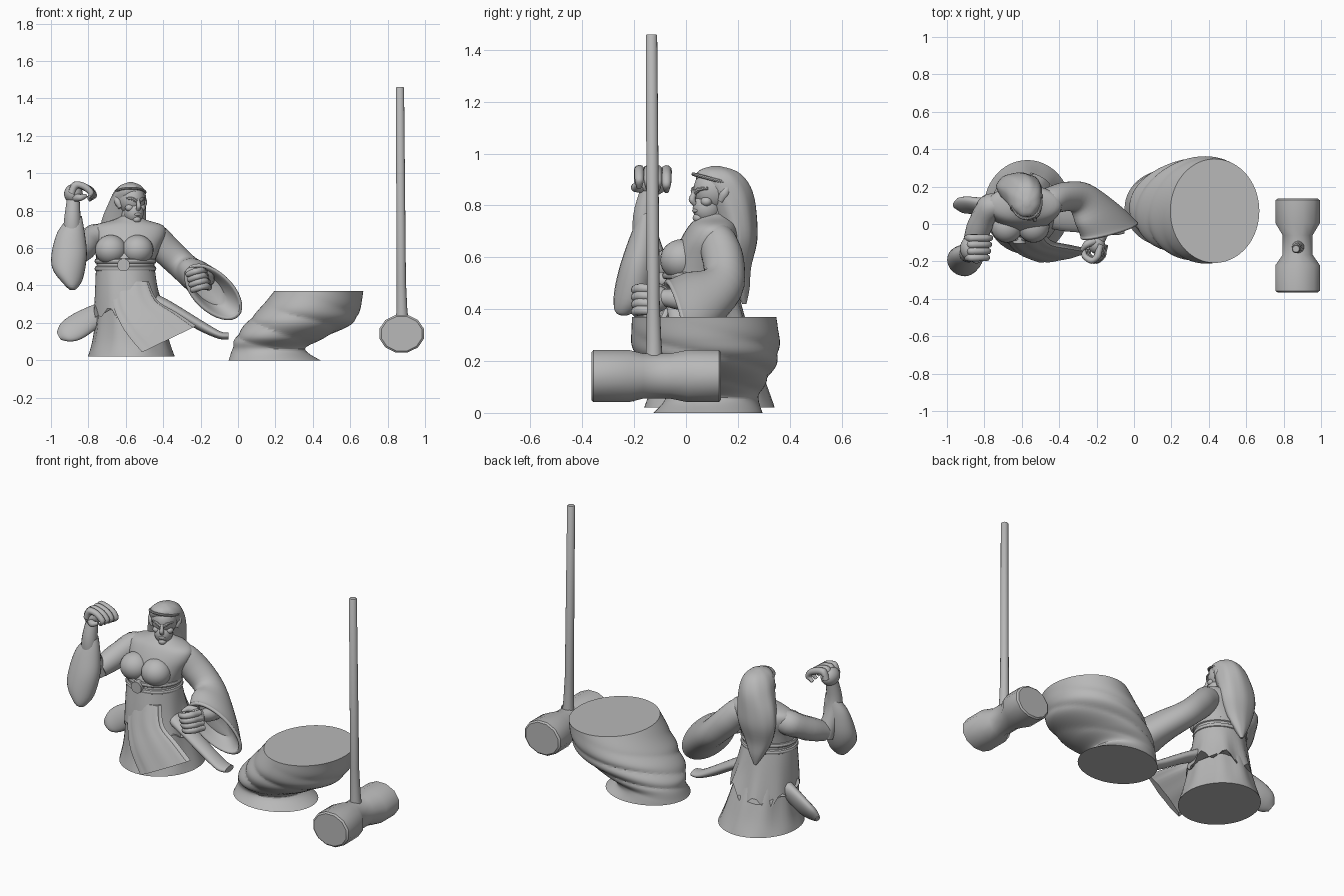
import bpy, math
from math import sin, cos, pi
from mathutils import Vector as V, Matrix

old = bpy.data.objects.get("Cube")
if old:
    bpy.data.objects.remove(old, do_unlink=True)

GREY = (0.48, 0.48, 0.48, 1)
stone = bpy.data.materials.new("plain grey")
stone.use_nodes = True
stone.diffuse_color = GREY
stone.node_tree.nodes["Principled BSDF"].inputs["Base Color"].default_value = GREY


def finish(ob, angle=40):
    ob.data.materials.append(stone)
    bpy.ops.object.select_all(action="DESELECT")
    ob.select_set(True)
    bpy.context.view_layer.objects.active = ob
    bpy.ops.object.shade_smooth_by_angle(angle=math.radians(angle))
    return ob


def spline(p0, p1, p2, p3, t):
    return 0.5 * (2 * p1 + (p2 - p0) * t + (2 * p0 - 5 * p1 + 4 * p2 - p3) * t * t
                  + (3 * p1 - p0 - 3 * p2 + p3) * t ** 3)


def loft(name, sections, sides=24, steps=4, ripple=None, angle=40, start=0):
    """Skin elliptical sections, each given as (centre, half axis u, half axis v)."""
    secs = [[V(c) for c in s] for s in sections]
    n = len(secs)
    rings = []
    for i in range(n - 1):
        q = [secs[max(i - 1, 0)], secs[i], secs[i + 1], secs[min(i + 2, n - 1)]]
        for k in range(steps):
            rings.append([spline(*(s[j] for s in q), k / steps) for j in range(3)])
    rings.append(secs[-1])
    verts, faces = [], []
    for i, (c, u, v) in enumerate(rings):
        for k in range(sides):
            a = 2 * pi * k / sides + start
            r = ripple(a, i / (len(rings) - 1)) if ripple else 1
            verts.append(c + (u * cos(a) + v * sin(a)) * r)
    for i in range(len(rings) - 1):
        for k in range(sides):
            a, b = i * sides + k, i * sides + (k + 1) % sides
            faces.append((a, b, b + sides, a + sides))
    faces.append(tuple(reversed(range(sides))))
    faces.append(tuple(range(len(verts) - sides, len(verts))))
    me = bpy.data.meshes.new(name)
    me.from_pydata(verts, [], faces)
    ob = bpy.data.objects.new(name, me)
    bpy.context.collection.objects.link(ob)
    return finish(ob, angle)


def stack(name, rows, **kw):
    """Upright loft from rows of (z, centre x, centre y, radius x, radius y)."""
    return loft(name, [((x, y, z), (rx, 0, 0), (0, ry, 0)) for z, x, y, rx, ry in rows], **kw)


def tube(name, points, radii, sides=16, steps=4):
    pts = [V(p) for p in points]
    secs = []
    for i, (p, r) in enumerate(zip(pts, radii)):
        d = (pts[min(i + 1, len(pts) - 1)] - pts[max(i - 1, 0)]).normalized()
        u = d.cross(V((0.3, 1, 0.2))).normalized()
        secs.append((p, u * r, d.cross(u) * r))
    return loft(name, secs, sides, steps)


def ball(name, centre, size, rot=(0, 0, 0)):
    bpy.ops.mesh.primitive_uv_sphere_add(segments=24, ring_count=14, location=centre, rotation=rot)
    ob = bpy.context.object
    ob.name, ob.scale = name, size
    return finish(ob, 60)


# Mallet: faceted head with a narrow waist, and a long tapering handle
head = [(-.365, .112, .095), (-.357, .123, .104), (-.22, .123, .104), (-.165, .083, .09),
        (-.06, .083, .09), (.005, .123, .104), (.127, .123, .104), (.135, .112, .095)]
loft("mallet_head", [((.875, y, .142), (rx, 0, 0), (0, 0, rz)) for y, rx, rz in head],
     sides=12, steps=1, angle=35, start=pi / 12)
tube("mallet_handle", [(.878, -.123, .2), (.876, -.124, .28), (.873, -.126, .42),
                       (.866, -.133, 1.455), (.866, -.133, 1.46)],
     [.034, .029, .025, .022, .018], steps=1)

# Leaning cloth-wrapped trunk
stack("wrapped_trunk", [(0, .195, .085, .245, .21), (.06, .165, .1, .195, .18),
                        (.12, .225, .085, .237, .225), (.2, .33, .08, .282, .27),
                        (.28, .387, .075, .267, .285), (.37, .432, .07, .238, .278)],
      sides=72, steps=9, angle=20,
      ripple=lambda a, t: 1 + .05 * sin(pi * t) ** 2 * (abs(sin(14 * t + 2 * a)) - .6))

# Skirt and torn overskirt
stack("skirt", [(.02, -.57, .09, .232, .252), (.1, -.573, .085, .205, .225),
                (.2, -.58, .075, .182, .2), (.33, -.592, .06, .165, .168),
                (.47, -.602, .055, .155, .14)], sides=48,
      ripple=lambda a, t: 1 + .025 * (1 - t) * t * 4 * sin(9 * a))
overskirt = stack("torn_overskirt", [(.23, -.583, .074, .188, .202), (.35, -.594, .062, .171, .173),
                                     (.48, -.602, .055, .158, .143)], sides=48)
for v in overskirt.data.vertices:
    a = math.atan2(v.co.y - .07, v.co.x + .59)
    v.co.z += (.48 - v.co.z) * .28 * sin(5 * a) * sin(3 * a + 1)

# Front panel, side flap and trailing sash
loft("front_panel", [((-.57, -.06, .42), (.09, 0, 0), (0, .03, 0)),
                     ((-.55, -.1, .31), (.115, 0, .01), (0, .03, 0)),
                     ((-.47, -.14, .21), (.135, .02, .045), (0, .025, 0)),
                     ((-.368, -.17, .113), (.14, .03, .068), (0, .02, 0))], sides=40,
     ripple=lambda a, t: 1 + .05 * sin(8 * a))
loft("side_flap", [((-.68, .08, .27), (-.02, 0, .05), (0, .06, 0)),
                   ((-.77, .09, .23), (-.02, .02, .06), (.01, .04, 0)),
                   ((-.86, .1, .18), (-.025, .03, .065), (.01, .035, 0)),
                   ((-.92, .1, .15), (-.025, .03, .05), (.01, .03, 0)),
                   ((-.955, .1, .13), (-.012, .01, .022), (.005, .015, 0))])
loft("trailing_sash", [((-.47, .04, .33), (.015, 0, .035), (0, .06, 0)),
                       ((-.36, .02, .28), (.012, 0, .028), (0, .06, 0)),
                       ((-.2, .0, .185), (.012, 0, .024), (0, .05, 0)),
                       ((-.1, -.01, .135), (.005, 0, .02), (0, .05, 0)),
                       ((-.05, -.01, .13), (0, 0, .018), (0, .04, 0))])

# Torso, bust, belts and buckle
stack("torso", [(.46, -.603, .055, .15, .135), (.53, -.6, .06, .157, .135),
                (.6, -.592, .075, .175, .125), (.67, -.587, .095, .2, .115),
                (.72, -.585, .105, .185, .095), (.75, -.578, .11, .09, .07),
                (.77, -.575, .11, .05, .05)], sides=32)
for x, side in ((-.68, "right"), (-.537, "left")):
    ball(side + "_bust", (x, -.015, .59), (.085, .085, .08))
for z in (.49, .53):
    bpy.ops.mesh.primitive_torus_add(major_radius=.152, minor_radius=.01, major_segments=40,
                                     minor_segments=8, location=(-.602, .057, z))
    bpy.context.object.name = "belt_band"
    bpy.context.object.scale = (1.02, .92, 1.4)
    finish(bpy.context.object)
bpy.ops.mesh.primitive_cylinder_add(vertices=24, radius=.034, depth=.04,
                                    location=(-.612, -.085, .51), rotation=(pi / 2, 0, 0))
bpy.context.object.name = "buckle"
finish(bpy.context.object)

# Neck and face, turned a little towards the left
TURN = Matrix.Rotation(math.radians(25), 3, "Z")
FACE = V((-.568, .105, .835))


def on_face(x, y, z):
    return FACE + TURN @ V((x, y, z))


tube("neck", [(-.578, .12, .7), (-.572, .11, .8)], [.058, .05], steps=1)
yaw = (0, 0, math.radians(25))
ball("skull", on_face(0, .01, .025), (.074, .088, .085), yaw)
ball("jaw", on_face(0, -.025, -.045), (.052, .058, .06), yaw)
ball("chin", on_face(0, -.065, -.083), (.022, .02, .018), yaw)
ball("lips", on_face(0, -.076, -.055), (.02, .01, .009), yaw)
tube("nose", [on_face(0, -.075, .025), on_face(0, -.09, -.012), on_face(0, -.077, -.03)],
     [.008, .013, .011], sides=10)
for s, side in ((-1, "right"), (1, "left")):
    tube(side + "_brow", [on_face(s * .008, -.08, .014), on_face(s * .03, -.072, .028),
                          on_face(s * .055, -.048, .03)], [.008, .009, .006], sides=8)
    ball(side + "_cheek", on_face(s * .034, -.045, -.02), (.024, .022, .02), yaw)
    tube(side + "_pointed_ear", [on_face(s * .066, .0, -.02), on_face(s * .076, .015, .015),
                                 on_face(s * .08, .04, .06)], [.012, .02, .003], sides=10)

# Long swept-back hair with a headband
stack("long_hair", [(.42, -.625, .225, .008, .008), (.48, -.625, .215, .045, .03),
                    (.56, -.625, .2, .085, .05), (.66, -.618, .2, .117, .073),
                    (.75, -.61, .19, .117, .083), (.84, -.592, .165, .1, .096),
                    (.9, -.58, .135, .084, .097), (.935, -.575, .12, .055, .07),
                    (.952, -.573, .115, .012, .015)], sides=32,
      ripple=lambda a, t: 1 + .02 * sin(8 * a + 5 * t))
bpy.ops.mesh.primitive_torus_add(major_radius=.078, minor_radius=.007, major_segments=32,
                                 minor_segments=8, location=(-.574, .113, .898),
                                 rotation=(math.radians(-15), 0, 0))
bpy.context.object.name = "headband"
bpy.context.object.scale = (1, 1.12, 1)
finish(bpy.context.object)

# Right arm: raised forearm with hanging sleeve
tube("right_upper_sleeve", [(-.68, .11, .67), (-.77, .09, .655), (-.82, 0, .605), (-.86, -.1, .56)],
     [.06, .072, .068, .055])
tube("right_forearm", [(-.86, -.1, .53), (-.885, -.15, .66), (-.885, -.16, .76), (-.88, -.14, .87)],
     [.05, .05, .044, .033])
loft("right_sleeve", [((-.885, -.155, .75), (.05, 0, .02), (0, .035, .01)),
                      ((-.895, -.165, .67), (.077, 0, 0), (0, .055, 0)),
                      ((-.903, -.185, .56), (.095, 0, 0), (0, .072, 0)),
                      ((-.908, -.21, .46), (.08, 0, -.02), (0, .068, 0)),
                      ((-.895, -.235, .395), (.035, 0, -.01), (0, .04, 0)),
                      ((-.89, -.24, .375), (.008, 0, 0), (0, .01, 0))])
ball("right_palm", (-.88, -.13, .89), (.05, .062, .052))
for i in range(4):
    y, d = -.18 + .035 * i, .01 * i
    tube("right_finger", [(-.89, y, .89), (-.87, y, .935), (-.825 + d, y, .93 - d / 2),
                          (-.785 + d / 2, y, .895 - d / 2), (-.8, y, .87 - d / 2)],
         [.02, .021, .019, .017, .01], sides=10)
tube("right_thumb", [(-.87, -.17, .87), (-.84, -.195, .87), (-.81, -.185, .88)],
     [.022, .018, .01], sides=10)

# Left arm: lowered, with a wide open sleeve
U, W = V((.138, .045, -.128)), V((.07, 0, .08))
MOUTH = V((-.132, -.035, .365))
loft("left_sleeve", [((-.52, .115, .68), (0, .06, 0), (.03, 0, .055)),
                     ((-.45, .125, .655), (0, .075, 0), (.045, 0, .065)),
                     ((-.375, .145, .58), (.01, .08, .0), (.055, 0, .058)),
                     ((-.285, .14, .495), (.04, .075, -.03), (.052, -.005, .058)),
                     ((-.195, .05, .425), U * .75 + V((0, .02, 0)), W * .85),
                     (MOUTH + V((-.008, .015, .008)), U * .96, W * .97),
                     (MOUTH, U, W), (MOUTH + V((0, -.008, 0)), U * .92, W * .89),
                     (MOUTH + V((0, .012, 0)), U * .82, W * .74),
                     (MOUTH + V((-.03, .05, .02)), U * .6, W * .55)], sides=32)
tube("left_forearm", [(-.17, .06, .43), (-.17, -.03, .44), (-.19, -.09, .445)], [.045, .042, .033])
ball("left_palm", (-.2, -.11, .44), (.045, .05, .05))
for i in range(4):
    z, x = .475 - .028 * i, .008 * i
    tube("left_finger", [(-.18 + x, -.11, z), (-.195 + x, -.17, z + .005), (-.225 + x, -.195, z),
                         (-.265 + x, -.17, z - .015), (-.265 + x, -.135, z - .015)],
         [.019, .02, .018, .016, .01], sides=10)
tube("left_thumb", [(-.21, -.09, .47), (-.255, -.11, .48), (-.28, -.14, .465)],
     [.022, .019, .01], sides=10)
